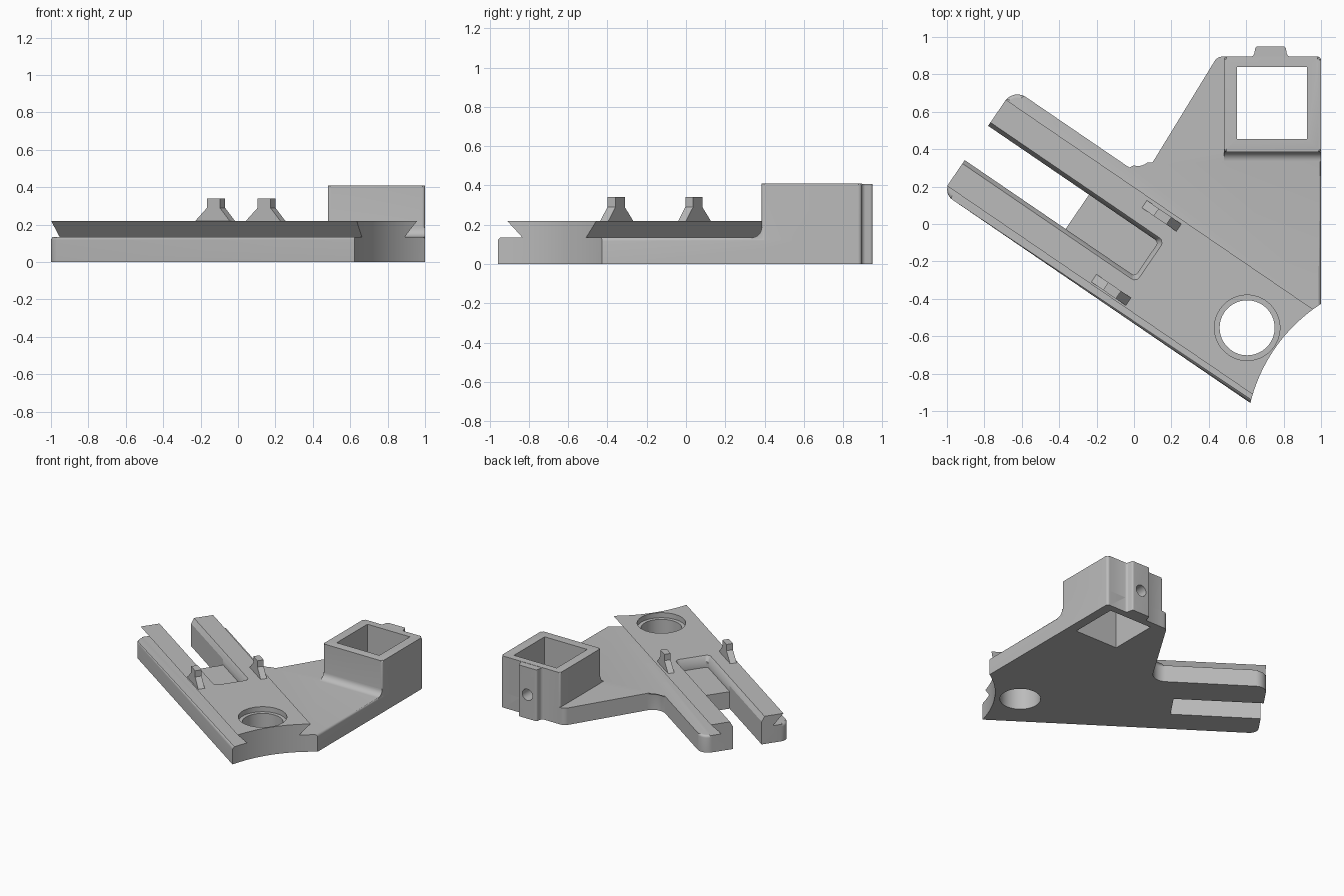
import bpy, bmesh, math
from mathutils import Vector

if "Cube" in bpy.data.objects:
    bpy.data.objects.remove(bpy.data.objects["Cube"], do_unlink=True)

grey = bpy.data.materials.new("plain_grey")
grey.use_nodes = True
grey.diffuse_color = (0.5, 0.5, 0.5, 1)
grey.node_tree.nodes["Principled BSDF"].inputs["Base Color"].default_value = (0.5, 0.5, 0.5, 1)

# Rail axes: u runs along the rails, v across them
ANGLE = math.radians(34.3)
C, S = math.cos(ANGLE), math.sin(ANGLE)
PLATE, RAIL, SOCKET = 0.135, 0.22, 0.41


def uv(u, v):
    return (u * C + v * S, v * C - u * S)


def uv_rect(u0, u1, v0, v1):
    return [uv(u0, v0), uv(u1, v0), uv(u1, v1), uv(u0, v1)]


def rect(x0, x1, y0, y1):
    return [(x0, y0), (x1, y0), (x1, y1), (x0, y1)]


def circle(x, y, r, n=64):
    return [(x + r * math.cos(i * math.tau / n), y + r * math.sin(i * math.tau / n)) for i in range(n)]


def rounded(corners, radii, steps=8):
    """Replace each corner of a polygon by a tangent arc."""
    out = []
    for i, (p, r) in enumerate(zip(corners, radii)):
        p = Vector(p)
        if r == 0:
            out.append(tuple(p))
            continue
        a = (Vector(corners[i - 1]) - p).normalized()
        b = (Vector(corners[(i + 1) % len(corners)]) - p).normalized()
        half = a.angle(b) / 2
        mid = p + (a + b).normalized() * r / math.sin(half)
        d0 = p + a * r / math.tan(half) - mid
        d1 = p + b * r / math.tan(half) - mid
        for k in range(steps + 1):
            d = d0.lerp(d1, k / steps).normalized() * r
            out.append(tuple(mid + d))
    return out


def loft(name, rings, bevel=0):
    """Solid through matching rings of 3D points; bevel rounds the last ring."""
    bm = bmesh.new()
    loops = [[bm.verts.new(p) for p in ring] for ring in rings]
    n = len(loops[0])
    bm.faces.new(loops[0][::-1])
    top = bm.faces.new(loops[-1])
    for lo, hi in zip(loops, loops[1:]):
        for i in range(n):
            j = (i + 1) % n
            bm.faces.new((lo[i], lo[j], hi[j], hi[i]))
    if bevel:
        bmesh.ops.bevel(bm, geom=list(top.edges), offset=bevel, segments=4, profile=0.5, affect='EDGES')
    bmesh.ops.recalc_face_normals(bm, faces=bm.faces)
    mesh = bpy.data.meshes.new(name)
    bm.to_mesh(mesh)
    bm.free()
    mesh.materials.append(grey)
    obj = bpy.data.objects.new(name, mesh)
    bpy.context.collection.objects.link(obj)
    return obj


def stack(name, layers, bevel=0):
    return loft(name, [[(x, y, z) for x, y in pts] for pts, z in layers], bevel)


def prism(name, pts, z0, z1, bevel=0):
    return stack(name, [(pts, z0), (pts, z1)], bevel)


def combine(target, tool, operation):
    """Apply a boolean and discard the tool."""
    tool.hide_render = True
    mod = target.modifiers.new("combine", 'BOOLEAN')
    mod.operation, mod.solver, mod.object = operation, 'EXACT', tool
    graph = bpy.context.evaluated_depsgraph_get()
    mesh = bpy.data.meshes.new_from_object(target.evaluated_get(graph))
    target.modifiers.clear()
    target.data = mesh
    bpy.data.objects.remove(tool, do_unlink=True)


def smooth(obj):
    bpy.ops.object.select_all(action='DESELECT')
    obj.select_set(True)
    bpy.context.view_layer.objects.active = obj
    bpy.ops.object.shade_smooth_by_angle(angle=math.radians(30))


# Base plate with rounded top edge
outline = rounded(
    [uv(-0.94, -0.44), uv(1.15, -0.44), (1, -0.75), (1, 0.895), (0.4455, 0.895), (0.051, 0.25), uv(-0.94, 0.235)],
    [0.065, 0, 0, 0.02, 0.05, 0.1, 0.08])
body = prism("bracket_body", outline, 0, PLATE, 0.018)

# Dovetail rail, wider at the top
narrow = uv_rect(-0.94, 1.3, -0.315, 0.083)
wide = uv_rect(-0.94, 1.3, -0.395, 0.163)
combine(body, stack("dovetail", [(narrow, 0.07), (narrow, PLATE), (wide, RAIL)]), 'UNION')

# Square socket block and the fillet at its foot
block = rounded(rect(0.48, 1, 0.385, 0.895), [0.015, 0.015, 0.02, 0.015])
combine(body, prism("socket", block, 0, SOCKET, 0.014), 'UNION')
R = 0.05
arc = [(0.385 - R + R * math.sin(t), PLATE + R - R * math.cos(t)) for t in [i * math.pi / 16 for i in range(9)]]
foot = arc + [(0.42, PLATE + R), (0.42, 0.1), (0.385 - R, 0.1)]
combine(body, loft("socket_fillet", [[(x, y, z) for y, z in foot] for x in (0.482, 0.999)]), 'UNION')

# Screw boss on the back of the socket
boss = rounded(
    [(0.59, 0.87), (0.88, 0.87), (0.88, 0.893), (0.82, 0.893), (0.81, 0.95), (0.65, 0.95), (0.64, 0.893), (0.59, 0.893)],
    [0, 0, 0, 0.025, 0.015, 0.015, 0.025, 0])
combine(body, prism("screw_boss", boss, 0, SOCKET - 0.002), 'UNION')

# Cuts: curved end, socket opening, stepped round hole, screw hole
cuts = [
    prism("curved_end", circle(1.476, -1.166, 0.879, 160), -0.2, 0.6),
    prism("socket_opening", rect(0.55, 0.925, 0.455, 0.84), -0.2, 0.6),
    prism("round_hole", circle(0.605, -0.555, 0.147), -0.2, 0.6),
    prism("round_hole_step", circle(0.605, -0.555, 0.175), RAIL - 0.04, 0.6),
    loft("screw_hole", [[(x, y, z) for x, z in circle(0.73, 0.19, 0.045, 32)] for y in (0.7, 1.1)]),
]

# Cuts: through slot and shallower pocket with a chamfered rim
cuts.append(prism("slot", uv_rect(-1.2, -0.287, -0.228, -0.006), -0.2, 0.18))
inner = rounded(uv_rect(-1.2, 0.162, -0.228, -0.006), [0, 0.02, 0.02, 0], 3)
outer = rounded(uv_rect(-1.2, 0.185, -0.25, 0.016), [0, 0.03, 0.03, 0], 3)
cuts.append(stack("pocket", [(inner, PLATE), (inner, 0.18), (outer, RAIL), (outer, 0.6)]))
for cut in cuts:
    combine(body, cut, 'DIFFERENCE')
smooth(body)

# Two small clips on the rail
profile = [(-0.015, 0.219), (0.21, 0.219), (0.145, 0.29), (0.145, 0.34), (0.062, 0.34), (0.062, 0.29)]
for name, v0, v1 in (("front_clip", -0.385, -0.335), ("back_clip", 0.095, 0.143)):
    loft(name, [[(*uv(u, v), z) for u, z in profile] for v in (v0, v1)])
